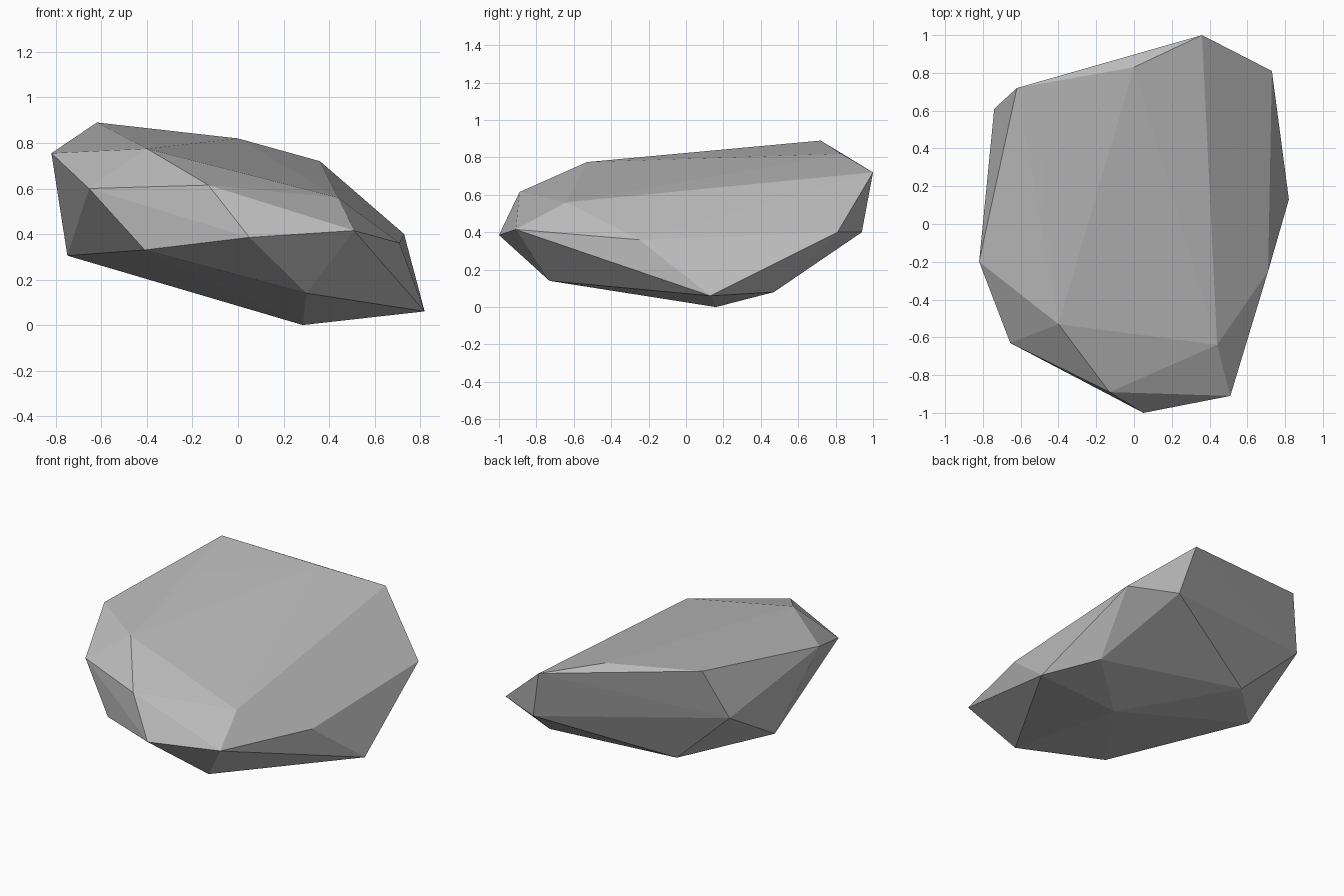
import bpy
import bmesh

default_cube = bpy.data.objects.get("Cube")
if default_cube:
    bpy.data.objects.remove(default_cube, do_unlink=True)

# Corner points of the boulder, grouped by the ring they sit on
crown = [
    (-.62, .72, .89), (0, .83, .82), (.36, 1, .72), (.44, -.64, .56),
    (-.13, -.89, .615), (-.4, -.53, .775), (-.82, -.2, .755),
    (-.26, -.24, .768), (-.49, .3, .845),
]
girdle = [
    (.73, .81, .4), (.44, .94, .4), (-.74, .61, .575), (-.655, -.63, .6),
    (.05, -1, .385), (.51, -.91, .415), (.71, -.25, .36),
]
underside = [
    (.82, .13, .06), (.65, .47, .08), (-.34, .58, .2), (-.75, .16, .305),
    (-.41, -.75, .33), (.3, -.73, .14), (.285, .16, 0),
]


def make_material(name, color):
    material = bpy.data.materials.new(name)
    material.use_nodes = True
    material.diffuse_color = color
    shader = next(n for n in material.node_tree.nodes if n.type == "BSDF_PRINCIPLED")
    shader.inputs["Base Color"].default_value = color
    shader.inputs["Roughness"].default_value = 0.9
    return material


def make_faceted_solid(name, corners, material):
    """Wrap a set of corners in a flat-shaded convex skin."""
    bm = bmesh.new()
    for corner in corners:
        bm.verts.new(corner)
    bmesh.ops.convex_hull(bm, input=list(bm.verts))
    loose = [v for v in bm.verts if not v.link_faces]
    bmesh.ops.delete(bm, geom=loose, context="VERTS")
    bmesh.ops.recalc_face_normals(bm, faces=list(bm.faces))
    for face in bm.faces:
        face.smooth = False
    mesh = bpy.data.meshes.new(name)
    bm.to_mesh(mesh)
    bm.free()
    mesh.materials.append(material)
    solid = bpy.data.objects.new(name, mesh)
    bpy.context.collection.objects.link(solid)
    return solid


# Boulder
stone_grey = make_material("stone grey", (.5, .5, .5, 1))
make_faceted_solid("boulder", crown + girdle + underside, stone_grey)
